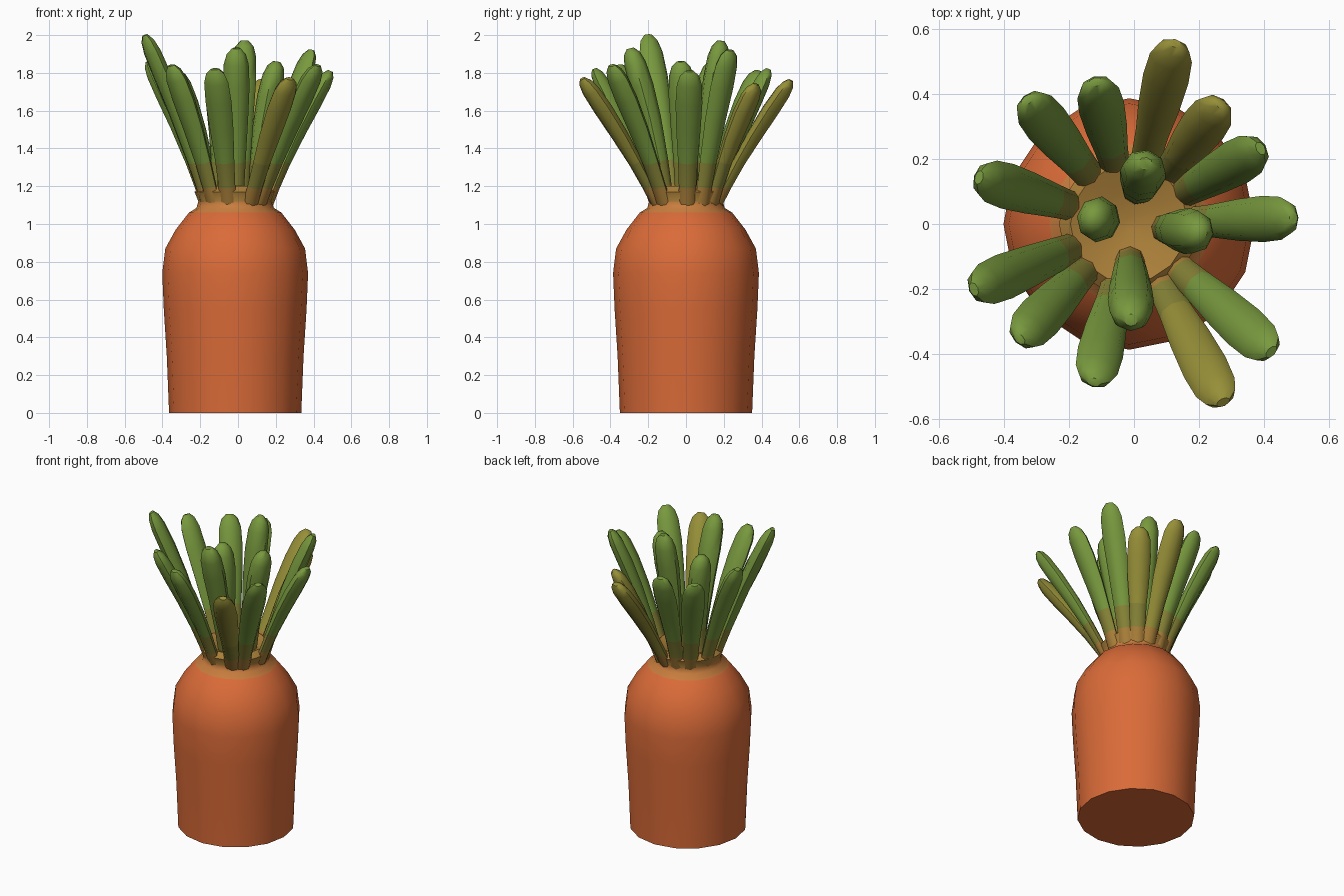
import bpy, bmesh, math
from mathutils import Vector

if "Cube" in bpy.data.objects:
    bpy.data.objects.remove(bpy.data.objects["Cube"])


def lin(c):
    c /= 255
    return c / 12.92 if c < 0.04045 else ((c + 0.055) / 1.055) ** 2.4


def material(name, rgb):
    m = bpy.data.materials.new(name)
    m.diffuse_color = (*[lin(c) for c in rgb], 1)
    m.use_nodes = True
    m.node_tree.nodes["Principled BSDF"].inputs["Base Color"].default_value = m.diffuse_color
    return m


ORANGE = material("carrot orange", (218, 107, 56))
PALE = material("neck orange tan", (200, 125, 62))
TAN = material("stem base tan", (170, 127, 57))
MOSS = material("stem moss", (135, 132, 55))
GREEN = material("leaf green", (120, 153, 62))
OLIVE = material("leaf yellow olive", (150, 143, 56))


def loft(name, rings, mats, rule):
    """Skin a list of vertex rings, cap both ends, colour faces by rule(centre)."""
    bm = bmesh.new()
    loops = [[bm.verts.new(p) for p in ring] for ring in rings]
    n = len(loops[0])
    for a, b in zip(loops, loops[1:]):
        for i in range(n):
            j = (i + 1) % n
            bm.faces.new((a[i], a[j], b[j], b[i]))
    bm.faces.new(loops[0][::-1])
    bm.faces.new(loops[-1])
    bmesh.ops.recalc_face_normals(bm, faces=bm.faces)
    for f in bm.faces:
        f.material_index = rule(f.calc_center_median())
    me = bpy.data.meshes.new(name)
    bm.to_mesh(me)
    bm.free()
    for m in mats:
        me.materials.append(m)
    ob = bpy.data.objects.new(name, me)
    bpy.context.collection.objects.link(ob)
    bpy.ops.object.select_all(action='DESELECT')
    ob.select_set(True)
    bpy.context.view_layer.objects.active = ob
    bpy.ops.object.shade_smooth_by_angle(angle=math.radians(50))
    return ob


# Carrot root with a narrow neck and a shallow dished crown
profile = [(0.350, 0), (0.362, 0.3), (0.378, 0.55), (0.386, 0.74), (0.370, 0.87),
           (0.315, 0.97), (0.245, 1.06), (0.205, 1.085), (0.195, 1.12),
           (0.215, 1.17), (0.18, 1.20), (0.10, 1.17), (0.02, 1.15)]
N = 16
body = []
for r, z in profile:
    cx = -0.015
    body.append([(cx + r * math.cos(2 * math.pi * i / N),
                  r * math.sin(2 * math.pi * i / N), z) for i in range(N)])
loft("carrot_root", body, [ORANGE, PALE, TAN],
     lambda c: 0 if c.z < 1.065 else 1 if c.z < 1.11 else 2)


def leaf(name, x, y, top, yellow_from, inner):
    """Club-shaped stalk leaning from the crown to its tip."""
    az = math.atan2(y, x)
    out = Vector((math.cos(az), math.sin(az), 0))
    base = out * (0.10 if inner else 0.165) + Vector((-0.01, 0, 1.10))
    tip = Vector((x, y, 0)) - out * 0.025 + Vector((0, 0, top))
    axis = (tip - base).normalized()
    u = Vector((-out.y, out.x, 0))
    v = axis.cross(u)
    h = top - 1.10
    # (height fraction, half width)
    steps = [(0, 0.046), (0.10 / h, 0.046), (0.23 / h, 0.052), (0.55, 0.064),
             (0.76, 0.071), (0.90, 0.066), (0.965, 0.05), (1.0, 0.022)]
    rings = []
    for t, w in steps:
        d = w * (0.88 if inner else 0.64)
        # slight outward bow at the foot
        c = base.lerp(tip, t) - out * 0.02 * math.sin(math.pi * t)
        rings.append([c + u * w * math.cos(k * math.pi / 4) + v * d * math.sin(k * math.pi / 4)
                      for k in range(8)])

    def rule(c):
        if c.z < 1.21:
            return 0
        if c.z > yellow_from:
            return 3
        return 1 if c.z < 1.335 else 2
    loft(name, rings, [TAN, MOSS, GREEN, OLIVE], rule)


# Tip x, tip y, tip height, height where yellowing starts, inner ring?
NO = 9
leaves = [
    (0.13, 0.58, 1.76, 1.2, False), (0.28, 0.39, 1.74, 1.36, False),
    (0.41, 0.245, 1.92, NO, False), (0.515, 0.02, 1.81, NO, False),
    (0.44, -0.41, 1.84, NO, False), (0.285, -0.57, 1.77, 1.36, False),
    (-0.13, -0.51, 1.82, NO, False), (-0.37, -0.37, 1.84, NO, False),
    (-0.515, -0.21, 2.0, NO, False), (-0.50, 0.15, 1.86, NO, False),
    (-0.345, 0.40, 1.81, NO, False), (-0.125, 0.46, 1.82, NO, False),
    (0.23, -0.03, 1.86, NO, True), (-0.01, -0.32, 1.93, NO, True),
    (-0.15, 0.02, 1.81, NO, True), (0.04, 0.21, 1.97, NO, True),
]
for i, spec in enumerate(leaves):
    leaf(f"leaf_stalk_{i + 1}", *spec)
